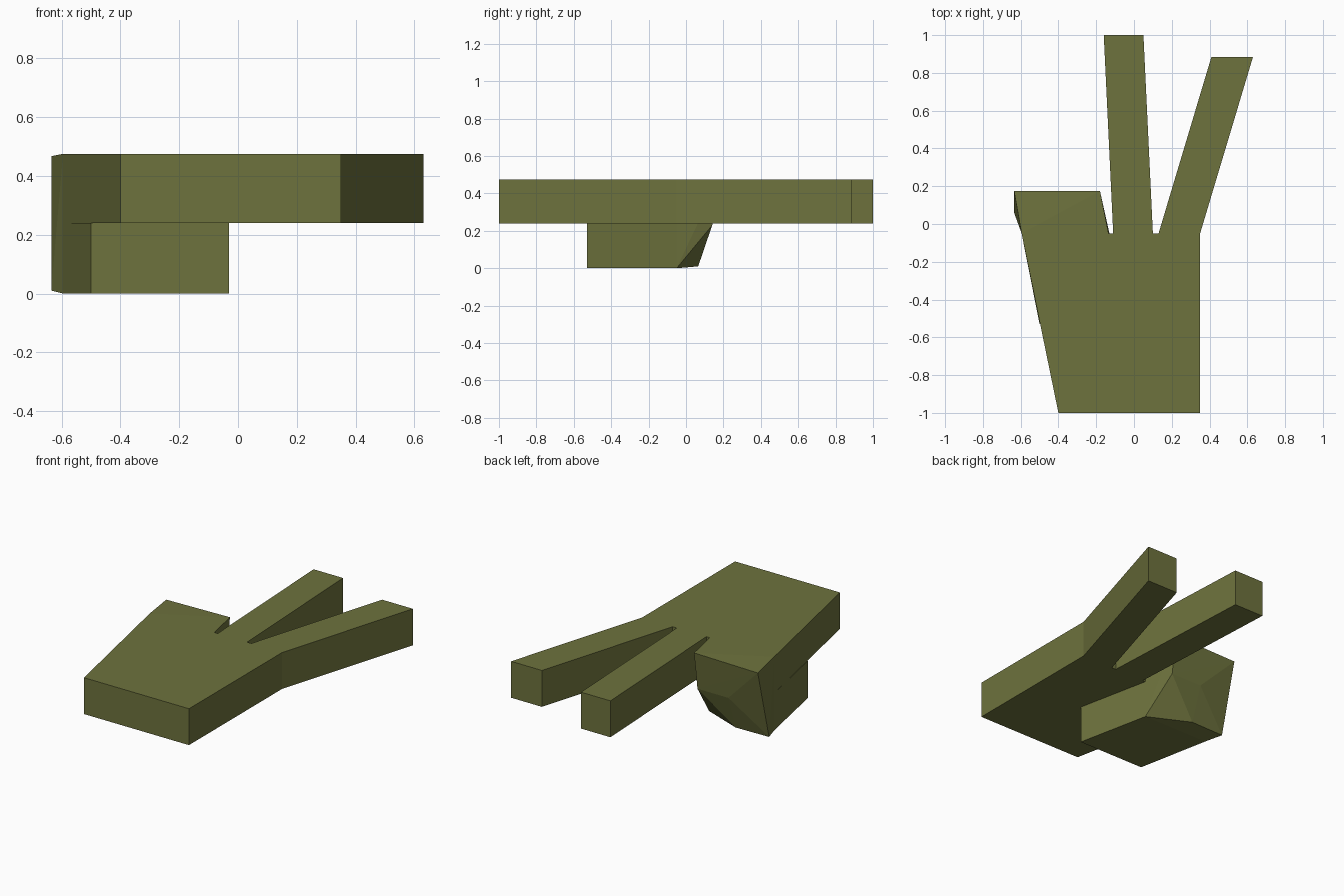
import bpy, bmesh

if "Cube" in bpy.data.objects:
    bpy.data.objects.remove(bpy.data.objects["Cube"])

olive = bpy.data.materials.new("olive_green")
olive.diffuse_color = (0.155, 0.17, 0.047, 1)
olive.use_nodes = True
olive.node_tree.nodes["Principled BSDF"].inputs["Base Color"].default_value = olive.diffuse_color

BOTTOM, MID, TOP = 0.0, 0.24, 0.475


def finish(name, bm):
    bmesh.ops.recalc_face_normals(bm, faces=bm.faces)
    me = bpy.data.meshes.new(name)
    bm.to_mesh(me)
    bm.free()
    me.materials.append(olive)
    ob = bpy.data.objects.new(name, me)
    bpy.context.collection.objects.link(ob)
    return ob


def slab(name, outline, z0, z1):
    bm = bmesh.new()
    face = bm.faces.new([bm.verts.new((x, y, z0)) for x, y in outline])
    ext = bmesh.ops.extrude_face_region(bm, geom=[face], use_keep_orig=True)
    top = [v for v in ext["geom"] if isinstance(v, bmesh.types.BMVert)]
    bmesh.ops.translate(bm, verts=top, vec=(0, 0, z1 - z0))
    return finish(name, bm)


def hull(name, points):
    bm = bmesh.new()
    for p in points:
        bm.verts.new(p)
    bmesh.ops.convex_hull(bm, input=bm.verts)
    return finish(name, bm)


# Flat palm with the two raised fingers
slab("palm_and_two_fingers", [
    (-0.40, -1.0), (0.35, -1.0), (0.35, -0.05), (0.63, 0.885),
    (0.41, 0.885), (0.13, -0.05), (0.10, -0.05), (0.05, 1.0),
    (-0.16, 1.0), (-0.11, -0.05), (-0.135, -0.05), (-0.595, -0.05)], MID, TOP)

# Curled finger part lying under the palm
slab("folded_fingers", [
    (-0.50, -0.53), (-0.03, -0.53), (-0.13, -0.05), (-0.595, -0.05)], BOTTOM, MID)

# Knuckle block joining palm and curled part, with a chamfered inner corner
hull("knuckles", [
    (-0.595, -0.05, TOP), (-0.135, -0.05, TOP),
    (-0.18, 0.175, TOP), (-0.635, 0.175, 0.467),
    (-0.595, -0.05, BOTTOM), (-0.13, -0.05, BOTTOM),
    (-0.635, 0.06, 0.01), (-0.40, 0.065, 0.01),
    (-0.40, 0.14, 0.23), (-0.18, 0.14, 0.23)])
